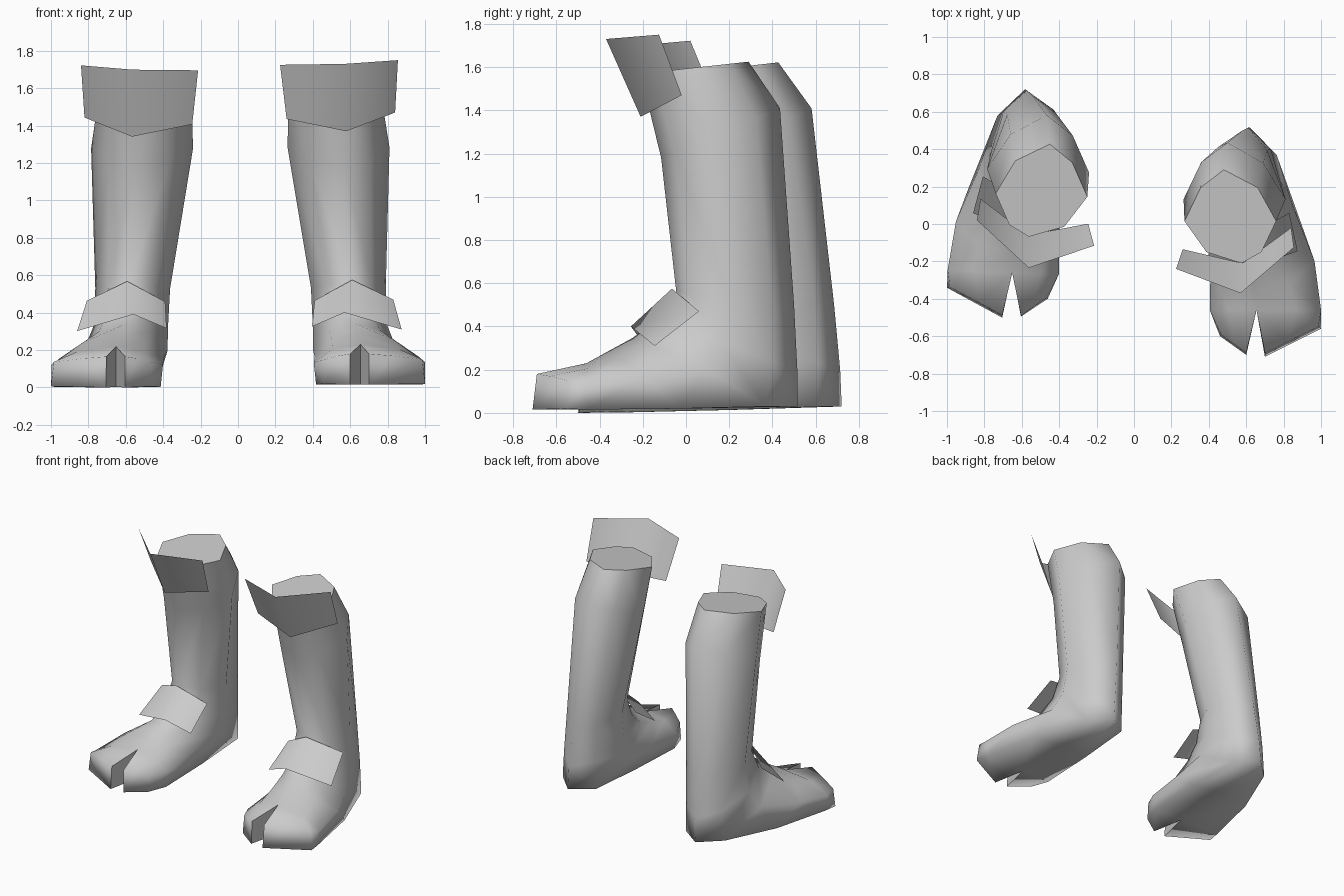
import bpy, bmesh
from mathutils import Matrix, Vector

cube = bpy.data.objects.get("Cube")
if cube:
    bpy.data.objects.remove(cube)

grey = bpy.data.materials.new("plain_grey")
grey.use_nodes = True
COLOUR = (0.6, 0.6, 0.6, 1)
grey.diffuse_color = COLOUR
grey.node_tree.nodes["Principled BSDF"].inputs["Base Color"].default_value = COLOUR

# The right boot is a mirrored copy, set further back and leaning slightly
MIRROR = Matrix(((-1, 0.035, 0, 0.02), (0.035, 1, -0.04, 0.185),
                 (0, 0.012, 1, -0.0065), (0, 0, 0, 1)))
LOWERED = Matrix.Translation((0, 0, -0.02))


def finish(name, bm, matrix):
    bm.transform(matrix)
    if matrix.determinant() < 0:
        bmesh.ops.reverse_faces(bm, faces=bm.faces)
    for face in bm.faces:
        face.smooth = True
    mesh = bpy.data.meshes.new(name)
    bm.to_mesh(mesh)
    bm.free()
    mesh.materials.append(grey)
    bpy.context.collection.objects.link(bpy.data.objects.new(name, mesh))


# Sections from shaft to toes: front (y, z), back or sole (y, z), x of inner
# side, outer side, front and back, inner and outer back fullness, flat sole
SECTIONS = [
    ((-0.21, 1.57), (0.29, 1.625), 0.27, 0.76, 0.575, 0.48, 0.62, 0.62, False),
    ((-0.115, 1.18), (0.435, 1.41), 0.265, 0.81, 0.57, 0.5, 0.62, 0.6, False),
    ((-0.045, 0.56), (0.5, 0.5), 0.39, 0.79, 0.6, 0.58, 0.68, 0.62, False),
    ((-0.13, 0.43), (0.515, 0.2), 0.4, 0.80, 0.61, 0.61, 0.7, 0.64, False),
    ((-0.25, 0.345), (0.515, 0.03), 0.4, 0.85, 0.62, 0.62, 0.72, 0.62, True),
    ((-0.36, 0.285), (0, 0.02), 0.41, 0.965, 0.64, 0.64, 0.9, 0.82, True),
    ((-0.46, 0.23), (-0.46, 0.015), 0.405, 1.0, 0.655, 0.655, 0.95, 0.95, True),
]

# Toe tips, from the cleft's top around the side to its bottom
OUTER_TOE = [(0.7, -0.69, 0.18), (0.82, -0.63, 0.17), (0.985, -0.55, 0.15),
             (1, -0.56, 0.02), (0.7, -0.71, 0.015)]
INNER_TOE = [(0.6, -0.69, 0.18), (0.54, -0.645, 0.17), (0.465, -0.59, 0.15),
             (0.46, -0.6, 0.02), (0.6, -0.7, 0.015)]


def section_ring(bm, front, back, inner, outer, x_front, x_back,
                 inner_full, outer_full, sole):
    a = Vector((x_front, *front))
    b = Vector((x_back, *back))

    def side(x, full):
        points = []
        for u, w in [(0.12, 0.6), (0.45, 1), (0.5 + full / 2, full)]:
            p = a.lerp(b, u)
            p.x += w * (x - p.x)
            points.append(p)
        if sole:
            points[-1].z = b.z
        return [bm.verts.new(p) for p in points]

    va, vb = bm.verts.new(a), bm.verts.new(b)
    return [va] + side(outer, outer_full) + [vb] + side(inner, inner_full)[::-1]


def bridge(bm, first, second, loop=True):
    n = len(first)
    return [bm.faces.new((first[i], first[(i + 1) % n],
                          second[(i + 1) % n], second[i]))
            for i in range(n if loop else n - 1)]


def build_boot(name, matrix):
    bm = bmesh.new()
    rings = [section_ring(bm, *s) for s in SECTIONS]
    for first, second in zip(rings, rings[1:]):
        bridge(bm, first, second)
    # Closed top of the shaft
    crisp = [bm.faces.new(rings[0])]
    # Split toes with a crisp cleft between them
    last = rings[-1]
    halves = [(last[:5], OUTER_TOE), ([last[0]] + last[:3:-1], INNER_TOE)]
    for half, points in halves:
        tip = [bm.verts.new(p) for p in points]
        crisp.append(bridge(bm, half, tip)[-1])
        bm.faces.new(tip)
    for face in crisp:
        for edge in face.edges:
            edge.smooth = False
    bmesh.ops.recalc_face_normals(bm, faces=bm.faces)
    finish(name, bm, matrix)


def build_flap(name, upper, lower, matrix):
    bm = bmesh.new()
    top = [bm.verts.new(p) for p in upper]
    bottom = [bm.verts.new(p) for p in lower]
    bridge(bm, bottom, top, loop=False)
    finish(name, bm, matrix)


CUFF = ([(0.225, -0.24, 1.725), (0.57, -0.37, 1.73), (0.855, -0.125, 1.75)],
        [(0.26, -0.135, 1.435), (0.58, -0.21, 1.37), (0.84, -0.02, 1.47)])
STRAP = ([(0.41, 0.01, 0.465), (0.61, -0.065, 0.575), (0.83, 0.06, 0.47)],
         [(0.395, -0.2, 0.325), (0.57, -0.255, 0.4), (0.875, -0.145, 0.31)])

for label, matrix, cuff_matrix in (
        ("left", Matrix.Identity(4), Matrix.Identity(4)),
        ("right", MIRROR, LOWERED @ MIRROR)):
    build_boot(label + "_boot", matrix)
    build_flap(label + "_shin_flap", *CUFF, cuff_matrix)
    build_flap(label + "_ankle_flap", *STRAP, matrix)
